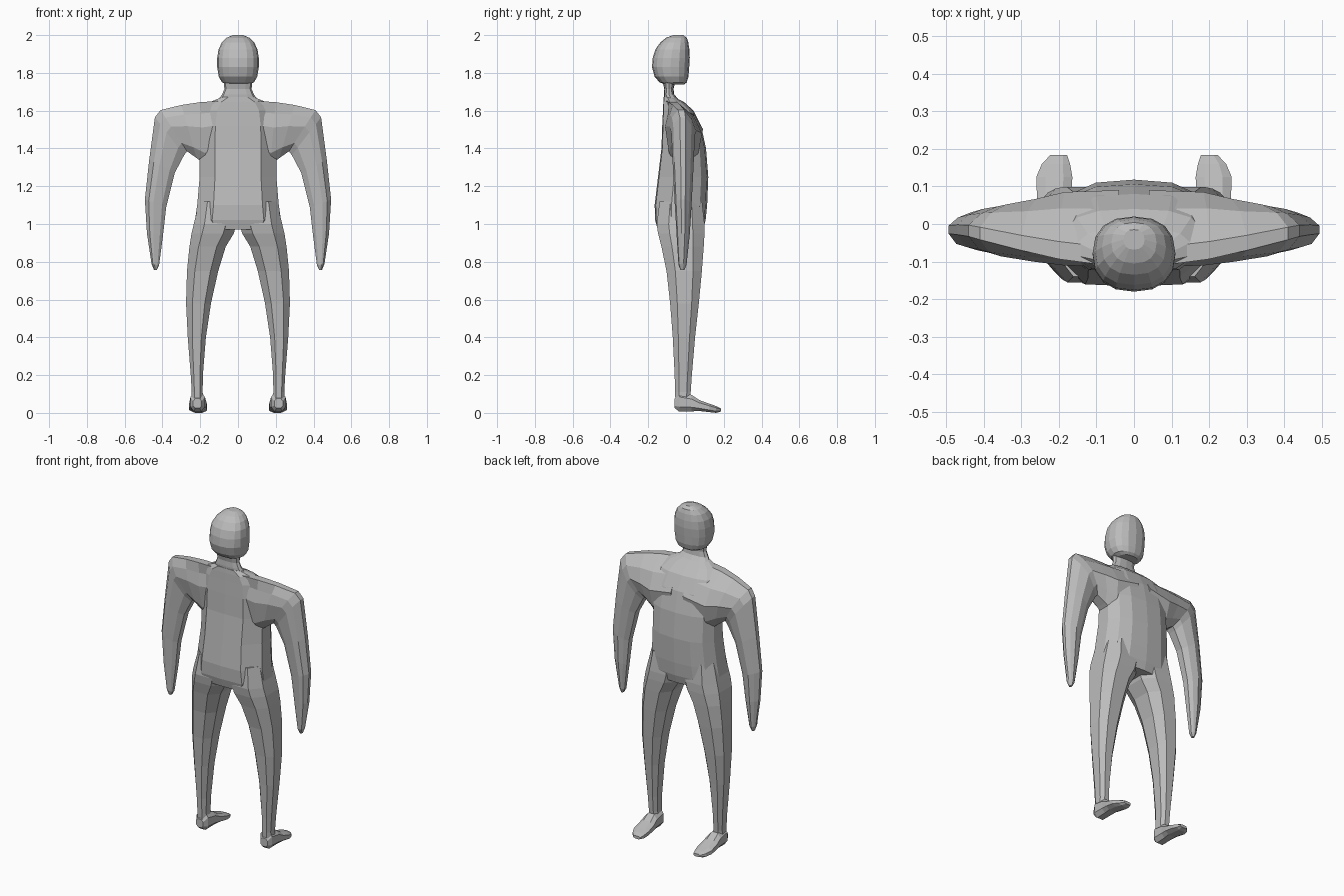
import bpy, bmesh, math

skin = bpy.data.materials.new("plain_grey")
skin.diffuse_color = (0.5, 0.5, 0.5, 1)


def loft(name, rings):
    """Closed mesh through rings of equal point count."""
    bm = bmesh.new()
    loops = [[bm.verts.new(p) for p in r] for r in rings]
    n = len(loops[0])
    for a, b in zip(loops, loops[1:]):
        for i in range(n):
            j = (i + 1) % n
            bm.faces.new((a[i], a[j], b[j], b[i]))
    bm.faces.new(loops[0])
    bm.faces.new(loops[-1])
    bmesh.ops.recalc_face_normals(bm, faces=bm.faces)
    me = bpy.data.meshes.new(name)
    bm.to_mesh(me)
    bm.free()
    me.materials.append(skin)
    ob = bpy.data.objects.new(name, me)
    bpy.context.scene.collection.objects.link(ob)
    return ob


def octagon(a0, a1, b0, b1, k=0.5):
    """Chamfered rectangle spanning a0..a1 by b0..b1."""
    ca, cb, ra, rb = (a0 + a1) / 2, (b0 + b1) / 2, (a1 - a0) / 2, (b1 - b0) / 2
    shape = [(1, k), (k, 1), (-k, 1), (-1, k), (-1, -k), (-k, -1), (k, -1), (1, -k)]
    return [(ca + ra * u, cb + rb * v) for u, v in shape]


def oval(w, yb, yf, z, n=16, e=0.85):
    """Rounded ring, fuller than an ellipse."""
    out = []
    for i in range(n):
        t = 2 * math.pi * i / n
        c, s = math.cos(t), math.sin(t)
        x = math.copysign(abs(c) ** e, c) * w
        y = (yb + yf) / 2 + math.copysign(abs(s) ** e, s) * (yf - yb) / 2
        out.append((x, y, z))
    return out


# Torso: half section mirrored, stacked upwards (z, half width, back, front)
def torso_ring(z, w, yb, yf):
    d = yf - yb
    half = [(0.0, yf), (0.5 * w, yf - 0.03 * d), (0.82 * w, yf - 0.14 * d),
            (w, yf - 0.36 * d), (w, yb + 0.32 * d), (0.6 * w, yb + 0.02 * d), (0.0, yb)]
    return [(x, y, z) for x, y in half] + [(-x, y, z) for x, y in half[-2:0:-1]]


TORSO = ((0.97, 0.20, -0.150, 0.090), (1.02, 0.228, -0.163, 0.104),
         (1.10, 0.216, -0.166, 0.112), (1.25, 0.203, -0.148, 0.118),
         (1.40, 0.203, -0.130, 0.106), (1.52, 0.20, -0.126, 0.080),
         (1.60, 0.185, -0.122, 0.040), (1.645, 0.15, -0.120, -0.010),
         (1.672, 0.085, -0.118, -0.060))
parts = [loft("torso", [torso_ring(*r) for r in TORSO])]

# Neck and head (half width, back, front, z)
NECK = ((0.11, -0.116, -0.03, 1.65), (0.085, -0.117, -0.062, 1.685),
        (0.072, -0.115, -0.066, 1.715), (0.078, -0.13, -0.05, 1.78))
HEAD = ((0.060, -0.110, -0.010, 1.738), (0.085, -0.140, 0.004, 1.750),
        (0.102, -0.166, 0.013, 1.780), (0.110, -0.180, 0.017, 1.830),
        (0.110, -0.176, 0.020, 1.880), (0.103, -0.162, 0.018, 1.925),
        (0.085, -0.135, 0.012, 1.962), (0.060, -0.105, 0.004, 1.986),
        (0.028, -0.068, -0.015, 2.0))
parts.append(loft("neck", [oval(*r, n=12) for r in NECK]))
parts.append(loft("head", [oval(*r) for r in HEAD]))


# Arm: each ring hangs between an upper/outer and a lower/inner point
def arm_ring(s, tx, tz, bx, bz, yb, yf, yt):
    m = 0.2 * (yf - yb)
    section = [(0, yt - m * 0.6), (0, yt + m * 0.6), (0.22, yt + (yf - yt) * 0.72),
               (0.5, yf), (0.8, yf - m * 0.5), (1, (yf + yb) / 2 + m),
               (1, (yf + yb) / 2 - m), (0.8, yb + m * 0.5), (0.4, yb), (0.18, yb + m * 0.4)]
    return [(s * (tx + (bx - tx) * u), y, tz + (bz - tz) * u) for u, y in section]


ARM = ((0.04, 1.655, 0.04, 1.35, -0.115, 0.090, -0.090),
       (0.20, 1.645, 0.17, 1.31, -0.110, 0.085, -0.070),
       (0.30, 1.630, 0.22, 1.35, -0.100, 0.067, -0.050),
       (0.41, 1.603, 0.27, 1.385, -0.086, 0.052, -0.025),
       (0.44, 1.565, 0.285, 1.365, -0.078, 0.047, -0.018),
       (0.47, 1.340, 0.335, 1.270, -0.070, 0.040, -0.015),
       (0.493, 1.13, 0.380, 1.090, -0.060, 0.030, -0.015),
       (0.482, 0.95, 0.397, 0.940, -0.050, 0.020, -0.015),
       (0.458, 0.79, 0.418, 0.780, -0.040, 0.003, -0.018),
       (0.445, 0.757, 0.430, 0.757, -0.030, -0.008, -0.019))

# Leg (z, inner x, outer x, back, front)
LEG = ((1.12, 0.03, 0.205, -0.14, 0.085), (1.00, 0.008, 0.234, -0.155, 0.098),
       (0.95, 0.022, 0.246, -0.148, 0.098), (0.88, 0.065, 0.257, -0.130, 0.094),
       (0.75, 0.105, 0.270, -0.103, 0.084), (0.58, 0.143, 0.275, -0.084, 0.068),
       (0.40, 0.170, 0.266, -0.070, 0.048), (0.20, 0.186, 0.250, -0.060, 0.031),
       (0.11, 0.187, 0.245, -0.058, 0.025), (0.04, 0.18, 0.25, -0.055, 0.02))

# Foot (y, inner x, outer x, bottom, top)
FOOT = ((-0.060, 0.192, 0.238, 0.025, 0.075), (-0.035, 0.175, 0.252, 0.006, 0.11),
        (0.030, 0.172, 0.254, 0.008, 0.095), (0.070, 0.166, 0.258, 0.010, 0.068),
        (0.125, 0.164, 0.260, 0.004, 0.048), (0.160, 0.170, 0.245, 0.0, 0.036),
        (0.184, 0.178, 0.222, 0.007, 0.024))

for s, side in ((1, "right"), (-1, "left")):
    parts.append(loft(side + "_arm", [arm_ring(s, *r) for r in ARM]))
    parts.append(loft(side + "_leg", [
        [(s * x, y, z) for x, y in octagon(xi, xo, yb, yf)] for z, xi, xo, yb, yf in LEG]))
    parts.append(loft(side + "_foot", [
        [(s * x, y, z) for x, z in octagon(xi, xo, z0, z1)] for y, xi, xo, z0, z1 in FOOT]))

# Fuse every part into one clean skin
body = parts[0]
for p in parts[1:]:
    mod = body.modifiers.new("join_" + p.name, 'BOOLEAN')
    mod.operation = 'UNION'
    mod.solver = 'EXACT'
    mod.object = p
bpy.context.view_layer.update()
fused = bpy.data.meshes.new_from_object(
    body.evaluated_get(bpy.context.evaluated_depsgraph_get()))
body.modifiers.clear()
top = max((v.co.z for v in fused.vertices), default=0)
low = min((v.co.z for v in fused.vertices), default=1)
if top > 1.99 and low < 0.01:
    body.data = fused
    body.name = "body"
    for p in parts[1:]:
        bpy.data.objects.remove(p)
